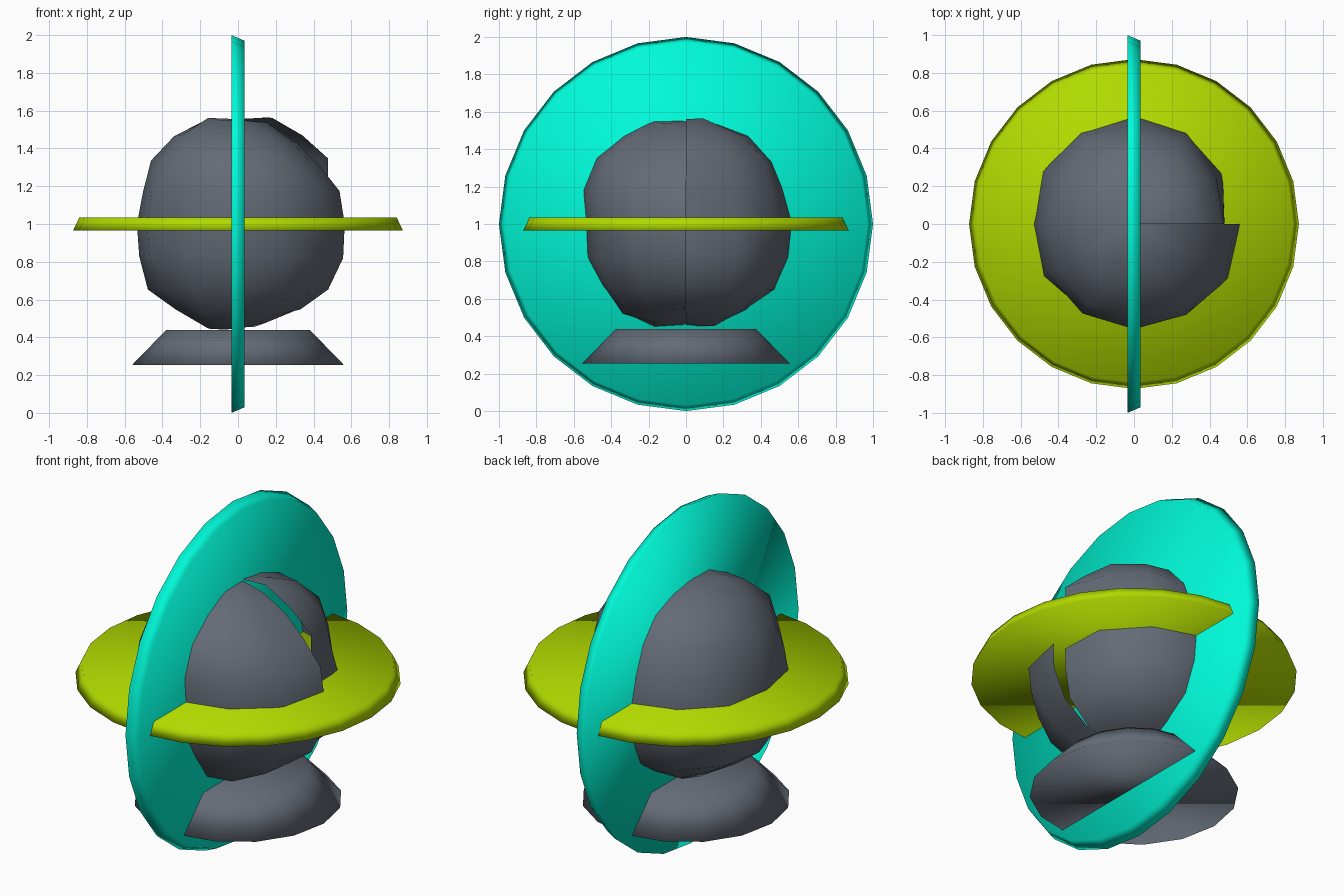
import bpy, bmesh, math
from mathutils import Matrix

if "Cube" in bpy.data.objects:
    bpy.data.objects.remove(bpy.data.objects["Cube"])


def material(name, rgb):
    m = bpy.data.materials.new(name)
    m.diffuse_color = (*rgb, 1)
    m.use_nodes = True
    m.node_tree.nodes["Principled BSDF"].inputs["Base Color"].default_value = m.diffuse_color
    return m


def finish(name, bm, mat):
    me = bpy.data.meshes.new(name)
    bm.to_mesh(me)
    bm.free()
    for p in me.polygons:
        p.use_smooth = True
    me.materials.append(mat)
    ob = bpy.data.objects.new(name, me)
    bpy.context.collection.objects.link(ob)
    return ob


def frustum(name, sides, r_low, r_high, depth, z, mat, sideways=False):
    bm = bmesh.new()
    bmesh.ops.create_cone(bm, cap_ends=True, segments=sides,
                          radius1=r_low, radius2=r_high, depth=depth)
    turn = Matrix.Rotation(math.radians(90), 4, 'Y') if sideways else Matrix()
    bmesh.ops.transform(bm, matrix=Matrix.Translation((0, 0, z)) @ turn, verts=bm.verts)
    return finish(name, bm, mat)


teal = material("teal", (0.0, 0.95, 0.68))
lime = material("lime", (0.44, 0.70, 0.0))
slate = material("slate", (0.125, 0.147, 0.18))

# Two thin tapered discs crossing at the centre, and the pedestal
frustum("upright_disc", 24, 1.0, 0.97, 0.07, 1.0, teal, sideways=True)
frustum("level_disc", 24, 0.873, 0.84, 0.07, 1.0, lime)
frustum("pedestal", 16, 0.56, 0.38, 0.185, 0.347, slate)

# Lumpy core: radius along five meridians, pole to pole, split at the +x seam
meridians = [
    [.56, .59, .58, .59, .50, .48, .505, .555, .555, .54, .55],  # seam, back side
    [.56, .56, .58, .57, .555, .575, .585, .595, .56, .56, .55], # back
    [.56, .57, .575, .57, .53, .535, .55, .59, .56, .57, .55],   # left
    [.57, .58, .58, .60, .585, .54, .56, .555, .59, .585, .56],  # front
    [.57, .54, .53, .53, .565, .565, .585, .59, .56, .51, .54],  # seam, front side
]
RINGS, COLS = 10, 12
bm = bmesh.new()
grid = []
for j in range(COLS + 1):
    k = min(j // 3, 3)
    t = j / 3 - k
    if k == 0:
        t = t ** 0.55          # the back lip of the seam dips in quickly
    a = 2 * math.pi * j / COLS
    col = []
    for i in range(RINGS + 1):
        r = meridians[k][i] * (1 - t) + meridians[k + 1][i] * t
        if j % 3 and 0 < i < RINGS:
            r += 0.008 + 0.012 * math.sin(5 * i + 3 * j)
        p = math.pi * i / RINGS
        s = math.sin(p) if 0 < i < RINGS else 0
        col.append(bm.verts.new((r * s * math.cos(a), r * s * math.sin(a),
                                 1 + r * math.cos(p))))
    grid.append(col)
for j in range(COLS):
    for i in range(RINGS):
        a, b, c, d = grid[j][i], grid[j][i + 1], grid[j + 1][i + 1], grid[j + 1][i]
        if i == 0:
            bm.faces.new((a, b, c))
        elif i == RINGS - 1:
            bm.faces.new((a, b, d))
        else:
            bm.faces.new((a, b, c, d))
# Close the hairline cracks at the poles, leaving the seam open
poles = [v for col in grid for v in (col[0], col[-1]) if v.link_faces]
for v in poles:
    v.co.z = 1.555 if v.co.z > 1 else 0.455
bmesh.ops.remove_doubles(bm, verts=poles, dist=0.001)
loose = [v for v in bm.verts if not v.link_faces]
bmesh.ops.delete(bm, geom=loose, context='VERTS')
finish("core", bm, slate)
